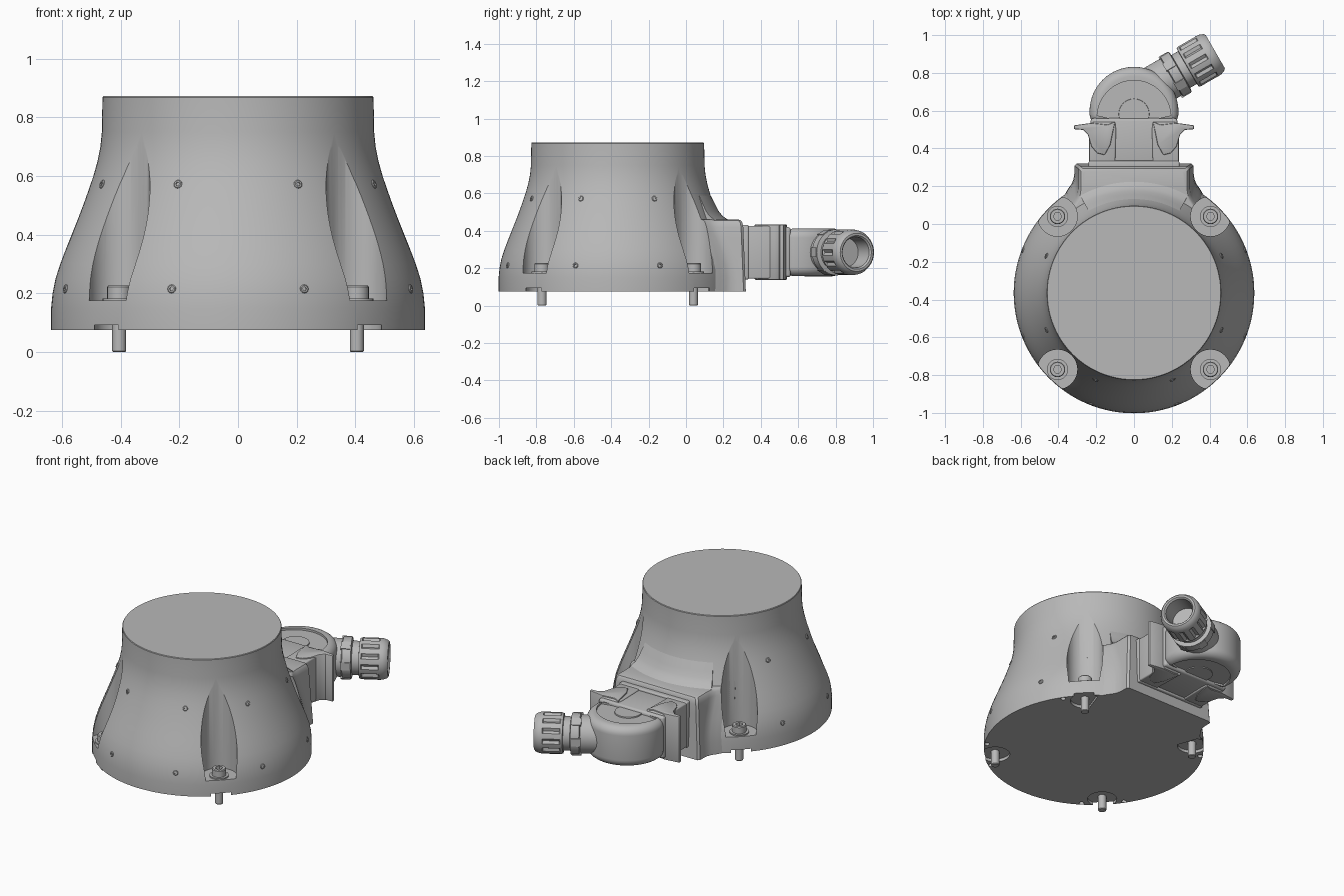
import bpy, bmesh
from math import sin, cos, pi, radians, sqrt
from mathutils import Vector, Matrix

if "Cube" in bpy.data.objects:
    bpy.data.objects.remove(bpy.data.objects["Cube"])

grey = bpy.data.materials.new("light_grey")
grey.use_nodes = True
GREY = (0.48, 0.48, 0.48, 1)
grey.diffuse_color = GREY
grey.node_tree.nodes["Principled BSDF"].inputs["Base Color"].default_value = GREY

CY = -0.365          # y of the body axis
BOLT = 0.405         # bolt offset from the body axis
MID = 0.285          # height of the connector axis


def loft(name, rings, matrix=Matrix()):
    """Closed skin through rings of equal point count, capped at both ends."""
    bm = bmesh.new()
    rows = [[bm.verts.new(p) for p in ring] for ring in rings]
    n = len(rows[0])
    for a, b in zip(rows, rows[1:]):
        for i in range(n):
            bm.faces.new((a[i], a[(i + 1) % n], b[(i + 1) % n], b[i]))
    bm.faces.new(rows[0][::-1])
    bm.faces.new(rows[-1])
    bmesh.ops.recalc_face_normals(bm, faces=bm.faces)
    bm.transform(matrix)
    mesh = bpy.data.meshes.new(name)
    bm.to_mesh(mesh)
    bm.free()
    mesh.materials.append(grey)
    ob = bpy.data.objects.new(name, mesh)
    bpy.context.collection.objects.link(ob)
    return ob


def ring(r, z, n=32, style="round"):
    pts = []
    for i in range(n):
        a = 2 * pi * i / n
        k = r
        if style == "hex":
            k = r * cos(pi / 6) / cos(a % (pi / 3) - pi / 6)
        elif style == "ribbed" and i % 4 == 0:
            k = r - 0.012
        pts.append((k * cos(a), k * sin(a), z))
    return pts


def lathe(name, profile, at=(0, 0, 0), n=32, matrix=None):
    rings = [ring(p[0], p[1], n, *p[2:]) for p in profile]
    return loft(name, rings, matrix or Matrix.Translation(at))


def prism(name, plan, z0, z1):
    return loft(name, [[(x, y, z) for x, y in plan] for z in (z0, z1)])


def arc_plan(w, y0, yc, n=32):
    """Straight-sided plan ending in a half circle."""
    return [(-w, y0), (w, y0)] + [(w * cos(pi * i / n), yc + w * sin(pi * i / n)) for i in range(n + 1)]


def use(ob):
    bpy.ops.object.select_all(action="DESELECT")
    ob.select_set(True)
    bpy.context.view_layer.objects.active = ob


def bevel(ob, width, segments=3):
    use(ob)
    m = ob.modifiers.new("bevel", "BEVEL")
    m.width, m.segments, m.limit_method, m.angle_limit = width, segments, "ANGLE", radians(40)
    bpy.ops.object.modifier_apply(modifier=m.name)
    return ob


def cut(ob, cutters):
    use(ob)
    for c in cutters:
        m = ob.modifiers.new("cut", "BOOLEAN")
        m.operation, m.solver, m.object = "DIFFERENCE", "EXACT", c
        bpy.ops.object.modifier_apply(modifier=m.name)


# Bell-shaped body
bell = [(0.637, 0.075), (0.637, 0.15), (0.632, 0.2), (0.622, 0.25), (0.606, 0.3),
        (0.587, 0.35), (0.567, 0.4), (0.547, 0.45), (0.528, 0.5), (0.51, 0.55),
        (0.493, 0.6), (0.479, 0.65), (0.469, 0.7), (0.464, 0.75), (0.462, 0.868), (0.459, 0.872)]
body = lathe("body", bell, (0, CY, 0), 128)


def radius(z):
    for (r0, z0), (r1, z1) in zip(bell, bell[1:]):
        if z <= z1:
            return r0 + (r1 - r0) * (z - z0) / (z1 - z0)


# Port box with flared sides that run into the bell
rings = []
for z, inset in ((0.075, 0), (0.15, 0), (0.22, 0), (0.29, 0), (0.36, 0), (0.42, 0), (0.445, 0.004), (0.456, 0.012), (0.46, 0.025)):
    R = radius(z)
    w = 0.316 - 0.06 * (z - 0.075) - inset
    front = 0.32 - 0.04 * (z - 0.075) - inset
    root = sqrt(R * R - w * w) + CY
    x2 = w + 0.065
    half = [(x2, sqrt(R * R - x2 * x2) + CY - 0.015), (w + 0.035, root - 0.005),
            (w + 0.014, root + 0.025), (w + 0.004, root + 0.05), (w, root + 0.08),
            (w, front - 0.012), (w - 0.012, front)]
    rings.append([(x, y, z) for x, y in [(0.3, -0.1)] + half] +
                 [(-x, y, z) for x, y in half[::-1] + [(0.3, -0.1)]])
port = loft("port_box", rings)

# Curved fillet between bell and the top of the port box
fillet_profile = [(0.4, 0.4), (0.4, 0.59), (0.496, 0.59), (0.522, 0.54), (0.54, 0.505),
                  (0.56, 0.48), (0.59, 0.459), (0.59, 0.4)]
fillet = loft("port_fillet", [[(r * sin(a), CY + r * cos(a), z) for r, z in fillet_profile]
                              for a in [radians(-29 + 58 * i / 24) for i in range(25)]])

# Bolt pockets, underside recesses and small rim notches
corners = [(sx * BOLT, CY + sy * BOLT) for sx in (-1, 1) for sy in (-1, 1)]
cutters = []
for x, y in corners:
    cutters.append(lathe("pocket_cutter", [(0.105, 0.175), (0.105, 0.95)], (x, y, 0), 48))
    cutters.append(lathe("recess_cutter", [(0.085, 0.05), (0.085, 0.093)], (x, y, 0), 32))
    for turn in (-0.2, 0.2):
        v = Matrix.Rotation(turn, 2) @ Vector((x, y - CY)) * 1.085
        cutters.append(lathe("notch_cutter", [(0.015, 0.05), (0.015, 0.093)], (v.x, v.y + CY, 0), 12))
cut(body, cutters)
pockets = [c for c in cutters if c.name.startswith("pocket") and c.data.vertices[0].co.y > -0.2]
cut(port, pockets)
for c in cutters:
    bpy.data.objects.remove(c)

# Socket-head bolts with washers
for x, y in corners:
    lathe("bolt_washer", [(0.056, 0.17), (0.056, 0.183)], (x, y, 0))
    lathe("bolt", [(0.021, 0), (0.024, 0.004), (0.024, 0.18), (0.041, 0.18), (0.041, 0.222),
                   (0.037, 0.227), (0.022, 0.227, "hex"), (0.022, 0.2, "hex")], (x, y, 0), 24)

# Small screws around the bell
for z, near, far, tilt in ((0.215, 21, 69, 0.15), (0.572, 24, 67, 0.33)):
    for deg in (near, far, 180 - far):
        for side in (-1, 1):
            a = radians(deg) * side
            out = Vector((sin(a), -cos(a), tilt)).normalized()
            spot = Vector((radius(z) * sin(a), CY - radius(z) * cos(a), z))
            m = Matrix.Translation(spot) @ out.to_track_quat("Z", "Y").to_matrix().to_4x4()
            lathe("body_screw", [(0.015, -0.015), (0.015, 0.002), (0.012, 0.005),
                                 (0.007, 0.005, "hex"), (0.007, -0.004, "hex")], n=12, matrix=m)

# Connector base block and its mounting flange
bevel(prism("connector_flange", [(-0.24, 0.29), (0.24, 0.29), (0.24, 0.335), (-0.24, 0.335)], 0.14, 0.432), 0.008)
bevel(prism("connector_base", [(-0.23, 0.3), (0.23, 0.3), (0.23, 0.56), (-0.23, 0.56)], 0.152, 0.42), 0.015)

# Side pads and locking wings
for s, side in ((-1, "right"), (1, "left")):
    pad = [(0.1, 0.31), (0.237, 0.31), (0.237, 0.46), (0.22, 0.54), (0.1, 0.54), (0.095, 0.5)]
    wing = [(0.1, 0.543), (0.14, 0.525), (0.225, 0.535), (0.318, 0.522), (0.318, 0.502),
            (0.27, 0.498), (0.245, 0.475), (0.225, 0.41), (0.195, 0.375), (0.155, 0.365), (0.125, 0.42)]
    bevel(prism(side + "_pad", [(s * x, y) for x, y in pad], 0.144, 0.427), 0.008)
    bevel(prism(side + "_locking_wing", [(s * x, y) for x, y in wing], 0.138, 0.434), 0.006, 2)

# Rounded elbow with a recessed panel above and below
elbow = bevel(prism("elbow", arc_plan(0.235, 0.53, 0.597, 40), 0.157, 0.413), 0.05, 6)
panel = [(-0.195, 0.575), (-0.1, 0.552), (0, 0.545), (0.1, 0.552), (0.195, 0.575)] + arc_plan(0.195, 0, 0.565)[3:-1]
panels = [prism("panel_cutter", panel, z, z + 0.1) for z in (0.4, 0.07)]
cut(elbow, panels)
for c in panels:
    bpy.data.objects.remove(c)
for label, z in (("top", 0.402), ("bottom", 0.168)):
    lathe(label + "_elbow_disc", [(0.082, z - 0.005), (0.08, z + 0.005)], (0, 0.582, 0))

# Angled cable gland: arm, collar, neck, ribbed cap and open mouth
axis = Vector((cos(radians(30)), sin(radians(30)), 0))
aim = Matrix.Translation((0.43, 0.913, MID)) @ axis.to_track_quat("Z", "Y").to_matrix().to_4x4()
lathe("cable_gland", [(0.113, -0.46), (0.113, -0.27), (0.123, -0.265), (0.123, -0.215), (0.1, -0.21),
                      (0.1, -0.17), (0.117, -0.168), (0.122, -0.155), (0.122, -0.15, "ribbed"),
                      (0.122, -0.055, "ribbed"), (0.122, -0.05), (0.12, -0.03), (0.112, -0.01),
                      (0.102, 0), (0.09, 0), (0.082, -0.01), (0.078, -0.12)], n=48, matrix=aim)

# Raised lugs on the gland collar
for i in range(6):
    a = i * pi / 3
    m = aim @ Matrix.Translation((0.116 * cos(a), 0.116 * sin(a), -0.24)) @ Matrix.Rotation(a, 4, "Z")
    loft("collar_lug", [[(x, y, z) for x, y in ((-0.01, -0.025), (0.009, -0.025), (0.009, 0.025), (-0.01, 0.025))]
                        for z in (-0.035, 0.02)], m)

# Smooth shading with sharp edges kept
for ob in list(bpy.context.collection.objects):
    if ob.type == "MESH" and grey.name in ob.data.materials:
        use(ob)
        bpy.ops.object.shade_smooth_by_angle(angle=radians(32))
